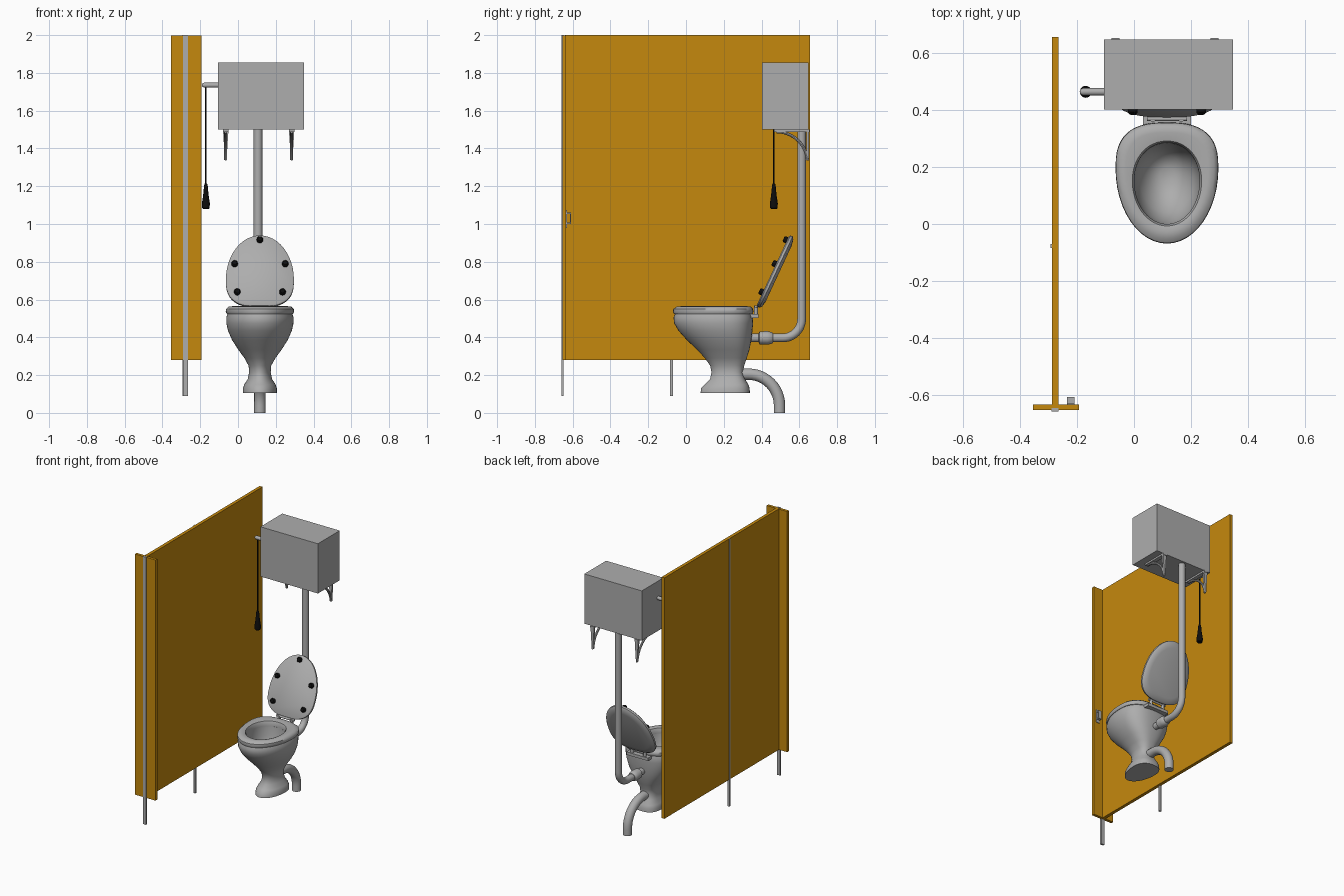
import bpy, bmesh, math
from mathutils import Matrix, Vector

if "Cube" in bpy.data.objects:
    bpy.data.objects.remove(bpy.data.objects["Cube"], do_unlink=True)


def material(name, rgb):
    m = bpy.data.materials.new(name)
    m.use_nodes = True
    m.diffuse_color = (*rgb, 1)
    m.node_tree.nodes["Principled BSDF"].inputs["Base Color"].default_value = (*rgb, 1)
    return m


GREY = material("pale grey", (0.42, 0.42, 0.42))
OCHRE = material("ochre panel", (0.56, 0.25, 0.004))
BLACK = material("black rubber", (0.004, 0.004, 0.004))
CX = 0.116  # centre line of the pan


def finish(name, bm, mat, smooth=True):
    bmesh.ops.recalc_face_normals(bm, faces=bm.faces)
    me = bpy.data.meshes.new(name)
    bm.to_mesh(me)
    bm.free()
    me.materials.append(mat)
    ob = bpy.data.objects.new(name, me)
    bpy.context.collection.objects.link(ob)
    if smooth:
        bpy.ops.object.select_all(action='DESELECT')
        ob.select_set(True)
        bpy.context.view_layer.objects.active = ob
        bpy.ops.object.shade_smooth_by_angle(angle=math.radians(40))
    return ob


def box(name, x, y, z, mat):
    bm = bmesh.new()
    bmesh.ops.create_cube(bm, size=1)
    for v in bm.verts:
        v.co = [(a + b) / 2 + c * (b - a) for (a, b), c in zip((x, y, z), v.co)]
    return finish(name, bm, mat, False)


def loft(name, rings, mat, cap=True, closed=False):
    """Skin a list of equal rings of points."""
    bm = bmesh.new()
    rows = [[bm.verts.new(p) for p in r] for r in rings]
    n = len(rows[0])
    for a, b in list(zip(rows, rows[1:])) + ([(rows[-1], rows[0])] if closed else []):
        for i in range(n):
            j = (i + 1) % n
            bm.faces.new((a[i], a[j], b[j], b[i]))
    if cap:
        bm.faces.new(rows[0])
        bm.faces.new(rows[-1])
    return finish(name, bm, mat)


def egg(w, front, back, z, power=2.0, wide=0.62, n=48):
    """Egg outline, widest at the given fraction from front to back."""
    mid = front + (back - front) * wide
    ring = []
    for i in range(n):
        t = 2 * math.pi * i / n
        c, s = math.cos(t), math.sin(t)
        p = power if s > 0 else 2.0
        x = math.copysign(abs(c) ** (2 / p), c) * w
        y = math.copysign(abs(s) ** (2 / p), s) * (back - mid if s > 0 else mid - front)
        ring.append((CX + x, mid + y, z))
    return ring


def arc(cy, cz, r, a0, a1, x, n=12):
    angles = [math.radians(a0 + (a1 - a0) * i / n) for i in range(n + 1)]
    return [(x, cy + r * math.cos(a), cz + r * math.sin(a)) for a in angles]


def tube(name, path, radius, mat, scale=None, n=20):
    """Sweep a circle along a path; scale gives a factor per point."""
    pts = [Vector(p) for p in path]
    rings = []
    for i, p in enumerate(pts):
        d = (pts[min(i + 1, len(pts) - 1)] - pts[max(i - 1, 0)]).normalized()
        side = Vector((1, 0, 0)) if abs(d.x) < 0.9 else Vector((0, 1, 0))
        up = d.cross(side).normalized()
        r = radius * (scale[i] if scale else 1)
        rings.append([p + (side * math.cos(t) + up * math.sin(t)) * r
                      for t in (2 * math.pi * k / n for k in range(n))])
    return loft(name, rings, mat)


# Partition: panel, front pilaster, two posts and the latch
box("partition_panel", (-0.289, -0.266), (-0.64, 0.657), (0.28, 2), OCHRE)
box("partition_pilaster", (-0.355, -0.193), (-0.655, -0.635), (0.28, 1.998), OCHRE)
box("front_post", (-0.29, -0.265), (-0.66, -0.648), (0.09, 2), GREY)
box("middle_post", (-0.294, -0.279), (-0.084, -0.07), (0.09, 2), GREY)
box("latch_plate", (-0.235, -0.21), (-0.636, -0.63), (0.98, 1.075), GREY)
box("latch_grip", (-0.235, -0.21), (-0.615, -0.609), (1.0, 1.06), GREY)
for z in (1.0, 1.053):
    box("latch_arm", (-0.235, -0.21), (-0.632, -0.609), (z, z + 0.007), GREY)

# Cistern and its two wall brackets
box("cistern", (-0.105, 0.349), (0.403, 0.649), (1.5, 1.855), GREY)
for x in (-0.065, 0.284):
    box("bracket_arm", (x - 0.014, x + 0.014), (0.465, 0.655), (1.488, 1.5), GREY)
    loft("bracket_wall_plate", [[(x - w, 0.638, z), (x + w, 0.638, z), (x + w, 0.652, z),
                                 (x - w, 0.652, z)] for w, z in ((0.004, 1.335), (0.014, 1.49))], GREY)
    tube("bracket_brace", arc(0.48, 1.325, 0.163, 90, 5, x), 0.008, GREY, n=8)

# Lever arm, pull cord and handle
PX, PY = -0.17, 0.465
tube("lever_arm", [(x, PY, 1.735) for x in (-0.1, -0.15, -0.18, -0.19)], 0.013, GREY,
     (1, 1, 1, 0.6), 12)
tube("pull_cord", [(PX, PY, 1.735), (PX, PY, 1.2)], 0.004, BLACK, n=8)
tube("pull_handle", [(PX, PY, z) for z in (1.215, 1.205, 1.15, 1.11, 1.085, 1.08)], 0.021, BLACK,
     (0.3, 0.45, 0.7, 1, 0.95, 0.7), 16)

# Flush pipe with its coupling, and the waste pipe
tube("flush_pipe", [(0.106, 0.612, 1.5)] + arc(0.512, 0.497, 0.1, 0, -90, 0.106)
     + [(0.106, 0.33, 0.397)], 0.023, GREY)
tube("flush_coupling", [(0.106, y, 0.397) for y in (0.385, 0.39, 0.43, 0.455, 0.46)], 0.036, GREY,
     (0.7, 0.95, 1, 0.85, 0.7))
tube("waste_pipe", [(CX, 0.25, 0.205)] + arc(0.33, 0.04, 0.165, 90, 0, CX)
     + [(CX, 0.495, 0)], 0.03, GREY)

# Pan: foot, neck and bowl outside, then rim and hollow inside
outside = [(0.09, 0.077, 0.338, 0.105), (0.09, 0.08, 0.337, 0.13), (0.083, 0.1, 0.33, 0.15),
           (0.064, 0.128, 0.312, 0.18), (0.057, 0.135, 0.302, 0.215), (0.06, 0.128, 0.308, 0.25),
           (0.082, 0.1, 0.322, 0.29), (0.115, 0.058, 0.336, 0.335), (0.147, 0.005, 0.346, 0.385),
           (0.169, -0.04, 0.352, 0.435), (0.178, -0.063, 0.355, 0.475), (0.178, -0.066, 0.356, 0.505),
           (0.172, -0.058, 0.35, 0.525)]
inside = [(0.115, 0.0, 0.285, 0.525), (0.113, 0.01, 0.28, 0.46), (0.095, 0.04, 0.265, 0.4),
          (0.06, 0.09, 0.24, 0.35), (0.025, 0.14, 0.2, 0.33)]
loft("pan", [egg(w, f, b, z, 2.5) for w, f, b, z in outside]
     + [egg(w, f, b, z, 2.1, 0.53) for w, f, b, z in inside], GREY)
box("hinge_ledge", (CX - 0.085, CX + 0.085), (0.32, 0.385), (0.503, 0.524), GREY)

# Seat ring with rounded edges
seat = [(0.175, -0.064, 0.352, 0.524), (0.181, -0.069, 0.357, 0.535), (0.179, -0.067, 0.355, 0.55),
        (0.166, -0.05, 0.343, 0.562), (0.145, -0.025, 0.322, 0.565)]
hole = [(0.122, -0.007, 0.292, 0.56), (0.115, 0.0, 0.286, 0.545), (0.115, 0.0, 0.286, 0.524)]
loft("seat", [egg(w, f, b, z, 2.7) for w, f, b, z in seat]
     + [egg(w, f, b, z, 2.1, 0.53) for w, f, b, z in hole], GREY, cap=False, closed=True)

# Lid, modelled shut and swung open about the hinge line
HINGE = Vector((CX, 0.372, 0.565))
OPEN = (Matrix.Translation(HINGE) @ Matrix.Rotation(math.radians(-115), 4, 'X')
        @ Matrix.Translation(-HINGE))
lid = [(0.172, -0.036, 0.364, 0.565), (0.18, -0.044, 0.372, 0.571), (0.18, -0.044, 0.372, 0.584),
       (0.168, -0.03, 0.36, 0.594), (0.14, 0.005, 0.33, 0.6)]
loft("lid", [egg(w, f, b, z, 2.7) for w, f, b, z in lid], GREY).data.transform(OPEN)
for dx, u in ((0, 0.385), (-0.134, 0.245), (0.134, 0.245), (-0.12, 0.08), (0.12, 0.08)):
    spot = [(CX + dx, HINGE.y - u, z) for z in (0.57, 0.551, 0.545)]
    tube("lid_buffer", spot, 0.017, BLACK, (1, 1, 0.7), 12).data.transform(OPEN)

# Hinge pin and posts
tube("hinge_pin", [(CX - 0.07, 0.37, 0.562), (CX + 0.07, 0.37, 0.562)], 0.008, GREY, n=10)
for dx in (-0.05, 0.05):
    tube("hinge_post", [(CX + dx, 0.37, 0.515), (CX + dx, 0.37, 0.568)], 0.011, GREY, n=10)
